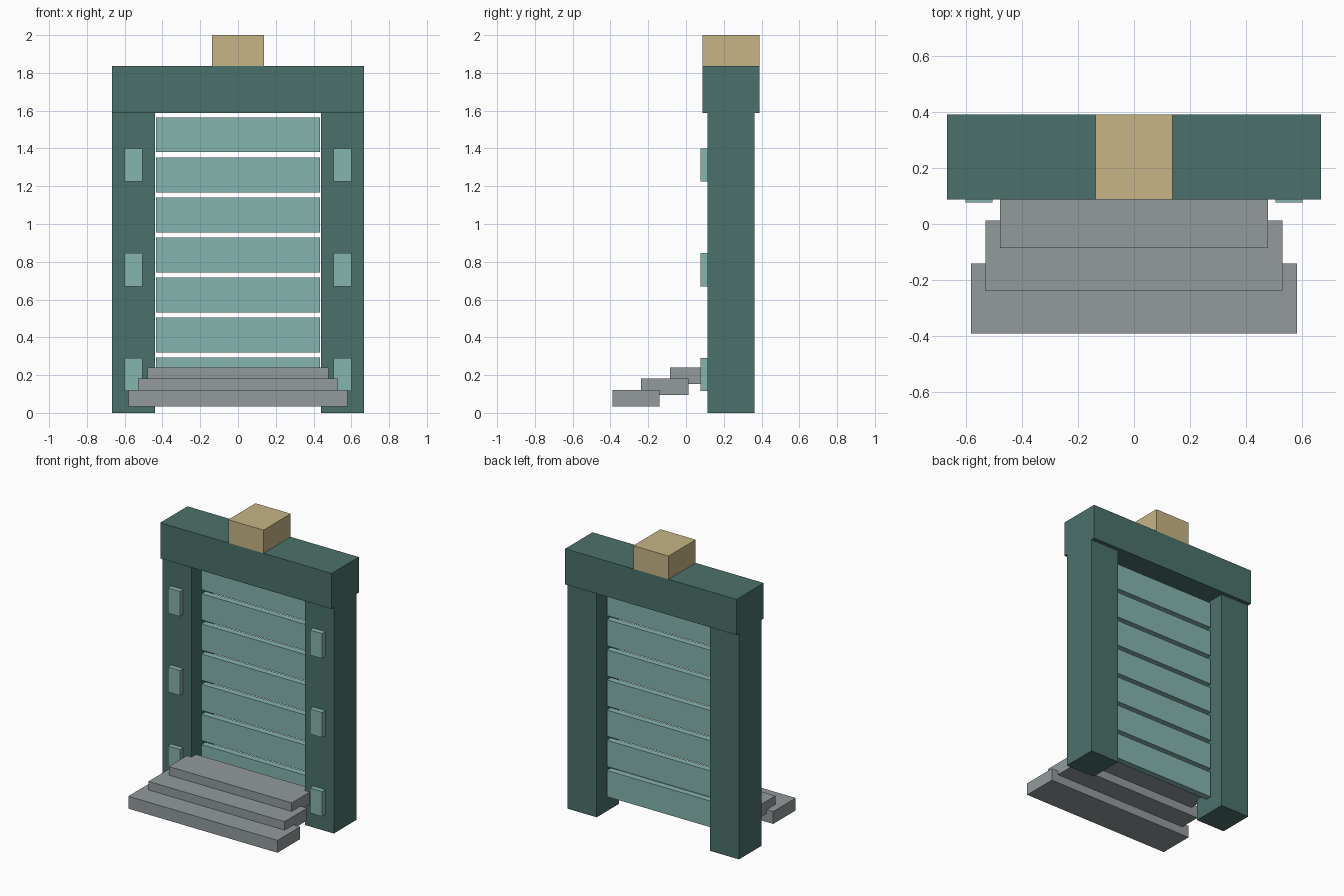
import bpy

cube = bpy.data.objects.get("Cube")
if cube:
    bpy.data.objects.remove(cube, do_unlink=True)


def make_material(name, rgb):
    """Flat material from 8-bit display values converted to linear."""
    linear = [((c / 255 + 0.055) / 1.055) ** 2.4 for c in rgb]
    mat = bpy.data.materials.new(name)
    mat.use_nodes = True
    mat.diffuse_color = (*linear, 1)
    mat.node_tree.nodes["Principled BSDF"].inputs["Base Color"].default_value = (*linear, 1)
    return mat


frame_teal = make_material("dark_teal", (75, 113, 107))
panel_teal = make_material("light_teal", (133, 181, 175))
stone_grey = make_material("stone_grey", (147, 155, 157))
sand = make_material("sand", (199, 181, 133))


def box(name, mat, x, y, z):
    """Box spanning the given (low, high) ranges."""
    spans = (x, y, z)
    bpy.ops.mesh.primitive_cube_add(size=1, location=[(a + b) / 2 for a, b in spans])
    obj = bpy.context.object
    obj.name = name
    obj.scale = [b - a for a, b in spans]
    bpy.ops.object.transform_apply(location=False, rotation=False, scale=True)
    obj.data.materials.append(mat)
    return obj


# Lintel and the block on top of it
depth = (0.088, 0.39)
box("lintel", frame_teal, (-0.666, 0.666), depth, (1.587, 1.837))
box("top_block", sand, (-0.137, 0.137), depth, (1.837, 2.0))

# Posts with raised front plaques
for side, s in (("left", 1), ("right", -1)):
    box(side + "_post", frame_teal, sorted((s * 0.44, s * 0.666)), (0.113, 0.363), (0, 1.587))
    for i in range(3):
        z = 0.115 + i * 0.555
        box(f"{side}_plaque_{i + 1}", panel_teal, sorted((s * 0.505, s * 0.6)),
            (0.077, 0.125), (z, z + 0.176))

# Door slats with open gaps between them
for i in range(7):
    z = 0.108 + i * 0.212
    box(f"door_slat_{i + 1}", panel_teal, (-0.434, 0.434), (0.215, 0.26), (z, z + 0.184))

# Steps rising toward the door
for i in range(3):
    y = -0.39 + i * 0.152
    z = 0.034 + i * 0.06
    half = 0.58 - i * 0.051
    box(f"step_{i + 1}", stone_grey, (-half, half), (y, y + 0.25), (z, z + 0.087))
